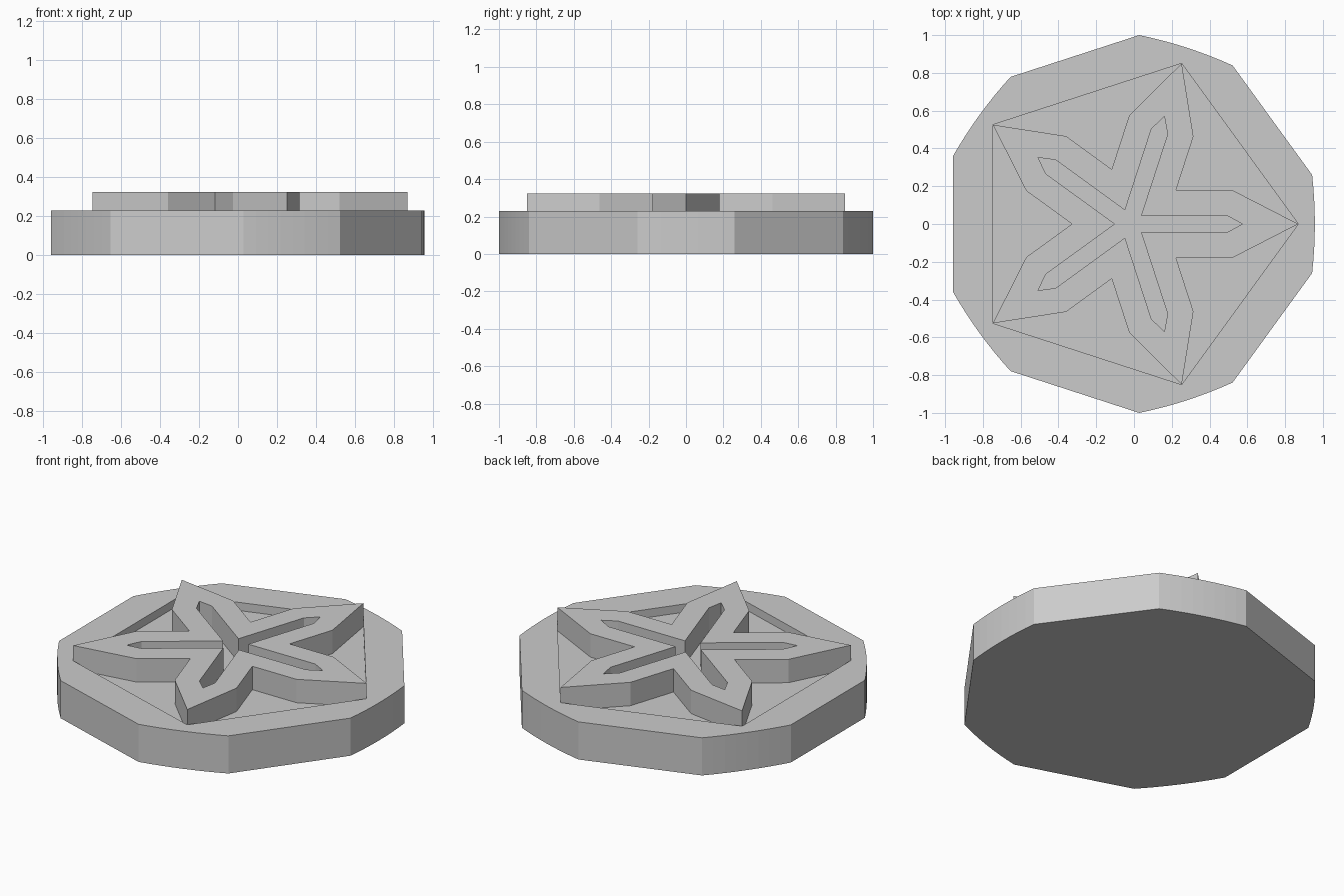
import bpy, bmesh
from math import cos, sin, pi, radians

if "Cube" in bpy.data.objects:
    bpy.data.objects.remove(bpy.data.objects["Cube"])

CX = -0.024                      # centre of the five-fold pattern
FLOOR, RIM, TOP = 0.18, 0.23, 0.323


def fivefold(pts):
    """Repeat a counter-clockwise run of points five times around the centre."""
    out = []
    for k in range(5):
        c, s = cos(k * 2 * pi / 5), sin(k * 2 * pi / 5)
        out += [(CX + x * c - y * s, x * s + y * c) for x, y in pts]
    return out


def arms(tip, shoulder, half):
    """Five-armed outline: tip, shoulder, inner corner, shoulder."""
    inner = half / sin(pi / 5)
    return fivefold([(tip, 0), (shoulder, half),
                     (inner * cos(pi / 5), half), 
                     (shoulder * cos(2 * pi / 5) + half * sin(2 * pi / 5),
                      shoulder * sin(2 * pi / 5) - half * cos(2 * pi / 5))])


def loop(bm, pts, z):
    return [bm.verts.new((x, y, z)) for x, y in pts]


def wall(bm, low, high, inward=False):
    n = len(low)
    for i in range(n):
        j = (i + 1) % n
        f = [low[i], low[j], high[j], high[i]]
        bm.faces.new(f[::-1] if inward else f)


def cap(bm, *loops, up=True):
    edges = []
    for lp in loops:
        for i in range(len(lp)):
            pair = (lp[i], lp[(i + 1) % len(lp)])
            edges.append(bm.edges.get(pair) or bm.edges.new(pair))
    res = bmesh.ops.triangle_fill(bm, edges=edges, use_beauty=True)
    faces = [g for g in res["geom"] if isinstance(g, bmesh.types.BMFace)]
    for f in faces:
        f.normal_update()
        if (f.normal.z > 0) != up:
            f.normal_flip()


def finish(bm, name):
    bmesh.ops.dissolve_limit(bm, angle_limit=radians(0.5), verts=bm.verts[:], edges=bm.edges[:])
    me = bpy.data.meshes.new(name)
    bm.to_mesh(me)
    bm.free()
    ob = bpy.data.objects.new(name, me)
    bpy.context.collection.objects.link(ob)


# Outlines
steps = 8
ts = [-1 + 2 * i / steps for i in range(steps + 1)]
outer = fivefold([(0.967 + 0.0145 * (1 - t * t), 0.26 * t) for t in ts])
pentagon = fivefold([(0.894, 0)])
star = arms(0.894, 0.545, 0.179)
groove = arms(0.598, 0.515, 0.045)

# Base disc with five bowed and five straight sides, pentagonal recess in top
bm = bmesh.new()
o0, o1 = loop(bm, outer, 0), loop(bm, outer, RIM)
p1, p0 = loop(bm, pentagon, RIM), loop(bm, pentagon, FLOOR)
wall(bm, o0, o1)
wall(bm, p0, p1, inward=True)
cap(bm, o0, up=False)
cap(bm, o1, p1)

# Recess floor between neighbouring arms
s0 = loop(bm, star, FLOOR)
for k in range(5):
    i = 4 * k
    cap(bm, [p0[k], s0[i + 1], s0[i + 2], s0[i + 3], p0[(k + 1) % 5]])
bmesh.ops.delete(bm, geom=[v for v in bm.verts if not v.link_faces], context='VERTS')
finish(bm, "base")

# Raised five-armed star with a narrow star-shaped groove
bm = bmesh.new()
s0, s1 = loop(bm, star, FLOOR), loop(bm, star, TOP)
g0, g1 = loop(bm, groove, FLOOR), loop(bm, groove, TOP)
wall(bm, s0, s1)
wall(bm, g0, g1, inward=True)
cap(bm, s1, g1)
cap(bm, g0)
finish(bm, "raised_star")
